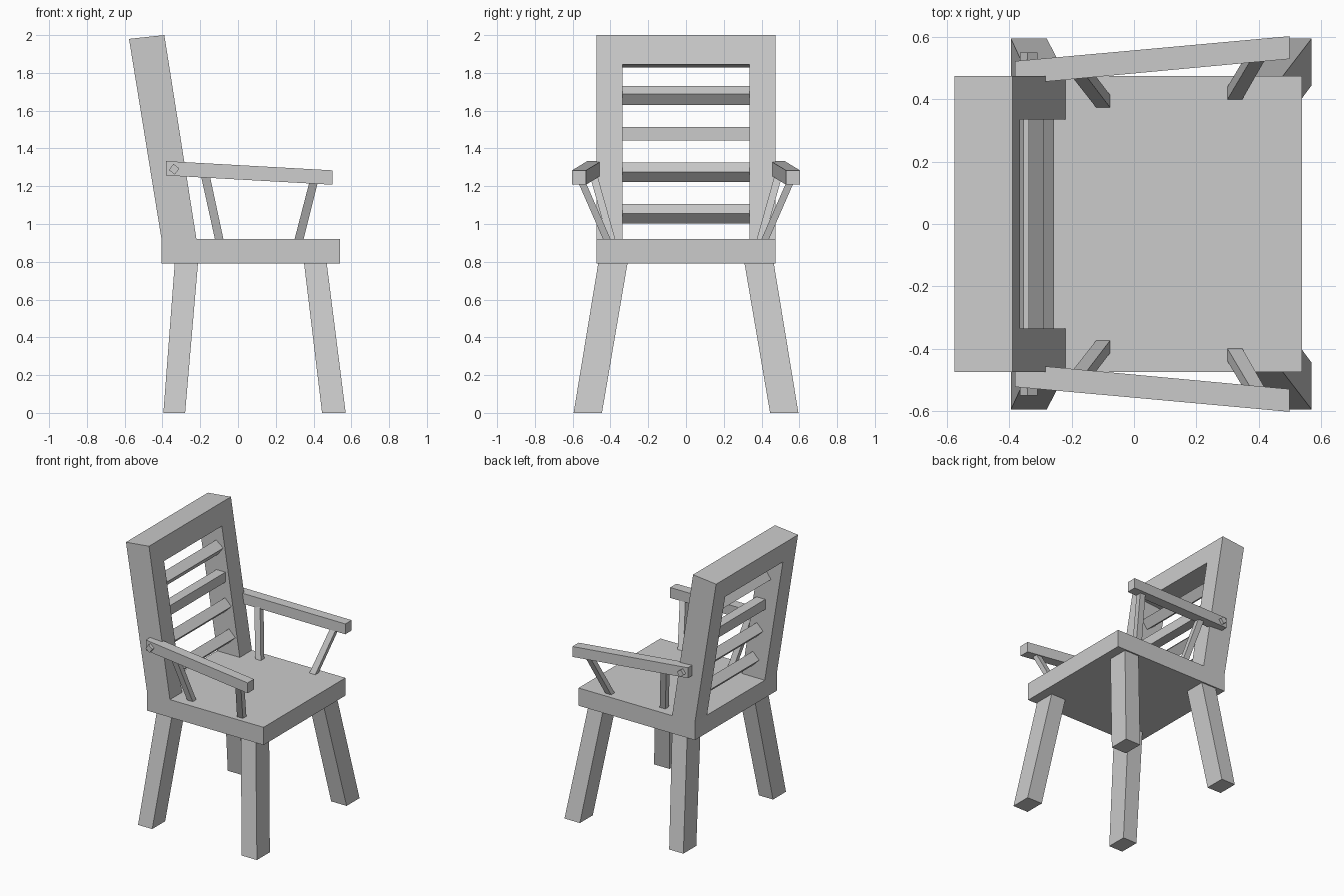
import bpy, bmesh
from math import radians
from mathutils import Vector

if "Cube" in bpy.data.objects:
    bpy.data.objects.remove(bpy.data.objects["Cube"])


def solid(name, end_a, end_b, mirror=False):
    """Loft between two matching polygons; optionally mirror across y = 0."""
    bm = bmesh.new()
    a = [bm.verts.new(p) for p in end_a]
    b = [bm.verts.new(p) for p in end_b]
    bm.faces.new(a)
    bm.faces.new(b[::-1])
    n = len(a)
    for i in range(n):
        bm.faces.new((a[i], b[i], b[(i + 1) % n], a[(i + 1) % n]))
    bmesh.ops.recalc_face_normals(bm, faces=bm.faces)
    mesh = bpy.data.meshes.new(name)
    bm.to_mesh(mesh)
    bm.free()
    ob = bpy.data.objects.new(name, mesh)
    bpy.context.collection.objects.link(ob)
    if mirror:
        mod = ob.modifiers.new("Mirror", 'MIRROR')
        mod.use_axis = (False, True, False)
        mod.use_clip = False
        mod.use_mirror_merge = False
    return ob


def level(x0, x1, y0, y1, z):
    return [(x0, y0, z), (x1, y0, z), (x1, y1, z), (x0, y1, z)]


def upright(x, y0, y1, z0, z1):
    return [(x, y0, z0), (x, y1, z0), (x, y1, z1), (x, y0, z1)]


def bar(name, size, loc, angle):
    bpy.ops.mesh.primitive_cube_add(size=1, location=loc, rotation=(0, radians(angle), 0))
    ob = bpy.context.object
    ob.name = name
    ob.scale = size
    return ob


# Seat
solid("seat", level(-0.405, 0.54, -0.475, 0.475, 0.79),
      level(-0.405, 0.54, -0.475, 0.475, 0.92))

# Splayed legs
solid("front_legs", level(0.445, 0.57, 0.445, 0.595, 0),
      level(0.35, 0.47, 0.31, 0.465, 0.79), True)
solid("back_legs", level(-0.395, -0.28, 0.445, 0.595, 0),
      level(-0.335, -0.212, 0.31, 0.465, 0.79), True)

# Leaning back frame: an upside-down U, (y, fraction of height)
outline = [(-0.475, 0), (-0.335, 0), (-0.335, 0.856), (0.335, 0.856),
           (0.335, 0), (0.475, 0), (0.475, 1), (-0.475, 1)]


def lean(x0, z0, x1, z1):
    return [Vector((x0, y, z0)).lerp(Vector((x1, y, z1)), t) for y, t in outline]


solid("back_frame", lean(-0.22, 0.92, -0.39, 2.0), lean(-0.405, 0.92, -0.577, 1.98))

# Slats, each turned differently
for x, z, angle in [(-0.308, 1.055, 45), (-0.34, 1.275, 45),
                    (-0.373, 1.478, 0), (-0.405, 1.68, 37)]:
    bar("back_slat", (0.073, 0.68, 0.073), (x, 0, z), angle)

# Armrests, flaring outward and down toward the front
solid("armrests", upright(-0.382, 0.448, 0.523, 1.257, 1.333),
      upright(0.5, 0.53, 0.603, 1.208, 1.284), True)

# Armrest supports
solid("front_arm_supports", level(0.297, 0.345, 0.395, 0.435, 0.91),
      level(0.38, 0.425, 0.535, 0.575, 1.23), True)
solid("back_arm_supports", level(-0.12, -0.075, 0.372, 0.412, 0.91),
      level(-0.197, -0.15, 0.47, 0.51, 1.26), True)

# Square pegs holding the armrests to the back
for side in (-1, 1):
    bar("arm_peg", (0.04, 0.11, 0.04), (-0.338, side * 0.495, 1.29), 37)
